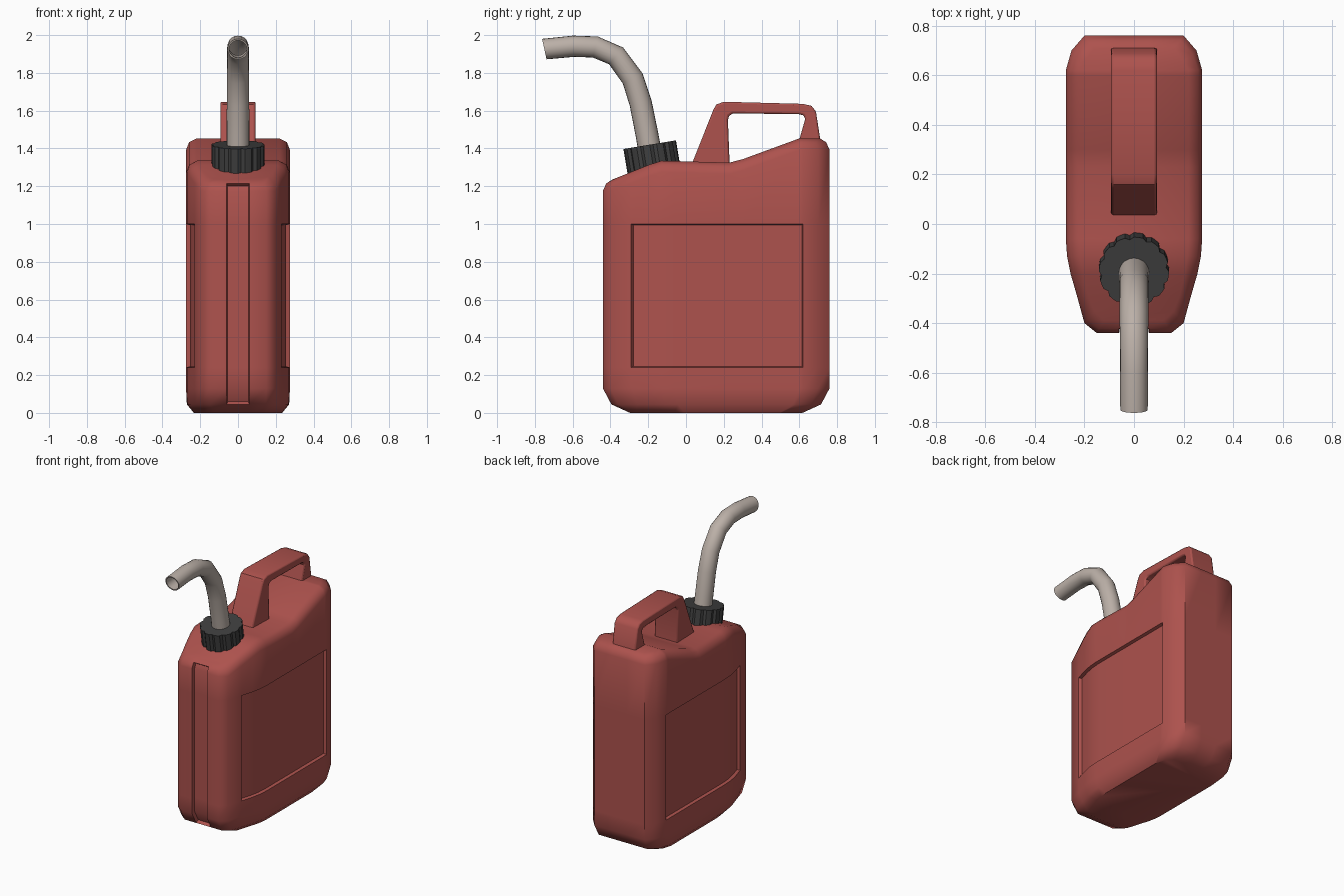
import bpy, bmesh, math
from mathutils import Vector

if "Cube" in bpy.data.objects:
    bpy.data.objects.remove(bpy.data.objects["Cube"])


def material(name, rgb):
    m = bpy.data.materials.new(name)
    m.diffuse_color = (*rgb, 1)
    m.use_nodes = True
    m.node_tree.nodes["Principled BSDF"].inputs["Base Color"].default_value = m.diffuse_color
    return m


RED = material("faded red plastic", (0.42, 0.085, 0.075))
BLACK = material("dark grey plastic", (0.05, 0.05, 0.05))
BEIGE = material("pale beige plastic", (0.50, 0.435, 0.39))


def finish(bm, name, mat, angle, fix=True):
    if fix:
        bmesh.ops.recalc_face_normals(bm, faces=bm.faces)
    me = bpy.data.meshes.new(name)
    bm.to_mesh(me)
    bm.free()
    me.materials.append(mat)
    ob = bpy.data.objects.new(name, me)
    bpy.context.collection.objects.link(ob)
    bpy.ops.object.select_all(action='DESELECT')
    ob.select_set(True)
    bpy.context.view_layer.objects.active = ob
    bpy.ops.object.shade_smooth_by_angle(angle=math.radians(angle))
    return ob


def bridge(bm, a, b):
    n = len(a)
    return [bm.faces.new((a[i], a[(i + 1) % n], b[(i + 1) % n], b[i])) for i in range(n)]


# --- can body: stacked plan outlines under a sloping shoulder line ---
SHOULDER = [(-0.39, 1.235), (-0.2, 1.312), (-0.13, 1.335), (0.23, 1.325),
            (0.30, 1.343), (0.60, 1.453)]
HALF = [(0.06, -0.44), (0.15, -0.44), (0.20, -0.40), (0.23, -0.29), (0.256, -0.2),
        (0.27, -0.13), (0.275, -0.06), (0.275, 0.23), (0.275, 0.30), (0.275, 0.60),
        (0.275, 0.62), (0.252, 0.70), (0.20, 0.76), (0.06, 0.76)]
OUTLINE = HALF + [(-x, y) for x, y in reversed(HALF)]
n, N = len(HALF), len(OUTLINE)
MID = 0.16


def top(y):
    if y <= SHOULDER[0][0]:
        return SHOULDER[0][1]
    for (y0, z0), (y1, z1) in zip(SHOULDER, SHOULDER[1:]):
        if y <= y1:
            return z0 + (z1 - z0) * (y - y0) / (y1 - y0)
    return SHOULDER[-1][1]


def flat_ring(bm, sx, sy, z):
    return [bm.verts.new((x * sx, MID + (y - MID) * sy, z)) for x, y in OUTLINE]


def shoulder_ring(bm, sx, sy, drop):
    ring = []
    for x, y in OUTLINE:
        if y < -0.3 or y > 0.65:
            y = MID + (y - MID) * sy
        xs = x if abs(x) < 0.07 else x * sx
        ring.append(bm.verts.new((xs, y, top(y) - drop)))
    return ring


bm = bmesh.new()
rings = [flat_ring(bm, 0.85, 0.76, 0), flat_ring(bm, 0.985, 0.925, 0.045),
         flat_ring(bm, 1, 1, 0.13), flat_ring(bm, 1, 1, 0.24), flat_ring(bm, 1, 1, 1.0),
         shoulder_ring(bm, 1, 1, 0.06), shoulder_ring(bm, 0.94, 0.97, 0.02),
         shoulder_ring(bm, 0.80, 0.915, 0)]
bands = [bridge(bm, a, b) for a, b in zip(rings, rings[1:])]
bm.faces.new(rings[0])
for i in range(1, n - 2):
    idx = [i, i + 1, N - 2 - i, N - 1 - i]
    if i == 1:
        idx += [N - 1, 0]
    if i == n - 3:
        idx[2:2] = [n - 1, n]
    bm.faces.new([rings[-1][k] for k in idx])
bmesh.ops.recalc_face_normals(bm, faces=bm.faces)

# sunken side panels and front groove
right_panel = bands[3][3:10]
left_panel = [bands[3][N - 2 - k] for k in range(3, 10)]
groove = [band[N - 1] for band in bands[1:6]]
for region, thick, depth in ((right_panel, 0.006, -0.02), (left_panel, 0.006, -0.02),
                             (groove, 0.004, -0.025)):
    bmesh.ops.inset_region(bm, faces=region, thickness=thick, depth=depth,
                           use_even_offset=True, use_boundary=True)
finish(bm, "can_body", RED, 45, fix=False)

# --- carry handle: C-shaped side profile given thickness ---
OUTER = [(0.02, 1.29), (0.145, 1.605), (0.16, 1.632), (0.20, 1.647), (0.62, 1.636),
         (0.665, 1.625), (0.688, 1.595), (0.715, 1.42)]
INNER = [(0.232, 1.29), (0.222, 1.55), (0.228, 1.572), (0.25, 1.586), (0.60, 1.581),
         (0.622, 1.575), (0.631, 1.555), (0.592, 1.42)]
bm = bmesh.new()
loop = OUTER + INNER[::-1]
sides = [[bm.verts.new((x, y, z)) for y, z in loop] for x in (-0.093, 0.093)]
bridge(bm, *sides)
k = len(loop)
rim = []
for s in sides:
    for i in range(len(OUTER) - 1):
        bm.faces.new((s[i], s[i + 1], s[k - 2 - i], s[k - 1 - i]))
handle = finish(bm, "carry_handle", RED, 40)
bev = handle.modifiers.new("soft_edges", 'BEVEL')
bev.width = 0.01
bev.segments = 2
bev.limit_method = 'ANGLE'
bev.angle_limit = math.radians(60)


# --- swept parts: rings square to a path in the side plane ---
def path_ring(bm, p, t, radii):
    t = Vector((0, *t)).normalized()
    up = Vector((0, -t.z, t.y))
    m = len(radii)
    return [bm.verts.new(Vector((0, *p)) + r * (math.cos(2 * math.pi * i / m) * Vector((1, 0, 0))
            + math.sin(2 * math.pi * i / m) * up)) for i, r in enumerate(radii)]


# ribbed screw cap
bm = bmesh.new()
ribs = [0.141, 0.141, 0.141, 0.131] * 12
axis = (-0.163, 0.987)
low = path_ring(bm, (-0.168, 1.275), axis, ribs)
high = path_ring(bm, (-0.192, 1.42), axis, ribs)
bridge(bm, low, high)
bm.faces.new(low)
bm.faces.new(high)
finish(bm, "screw_cap", BLACK, 30)

# bent spout, hollow with a thin wall
PATH = [(-0.19, 1.38), (-0.208, 1.48), (-0.24, 1.64), (-0.282, 1.77), (-0.37, 1.89),
        (-0.48, 1.937), (-0.595, 1.941), (-0.75, 1.926)]
bm = bmesh.new()
outer, inner = [], []
for i, p in enumerate(PATH):
    a, b = PATH[max(i - 1, 0)], PATH[min(i + 1, len(PATH) - 1)]
    t = (b[0] - a[0], b[1] - a[1])
    if i == len(PATH) - 1:
        t = (-1, -0.22)
    r = 0.061 - 0.0008 * i
    outer.append(path_ring(bm, p, t, [r] * 20))
    inner.append(path_ring(bm, p, t, [r - 0.008] * 20))
tube = outer + inner[::-1]
for a, b in zip(tube, tube[1:] + tube[:1]):
    bridge(bm, a, b)
finish(bm, "spout", BEIGE, 50)
